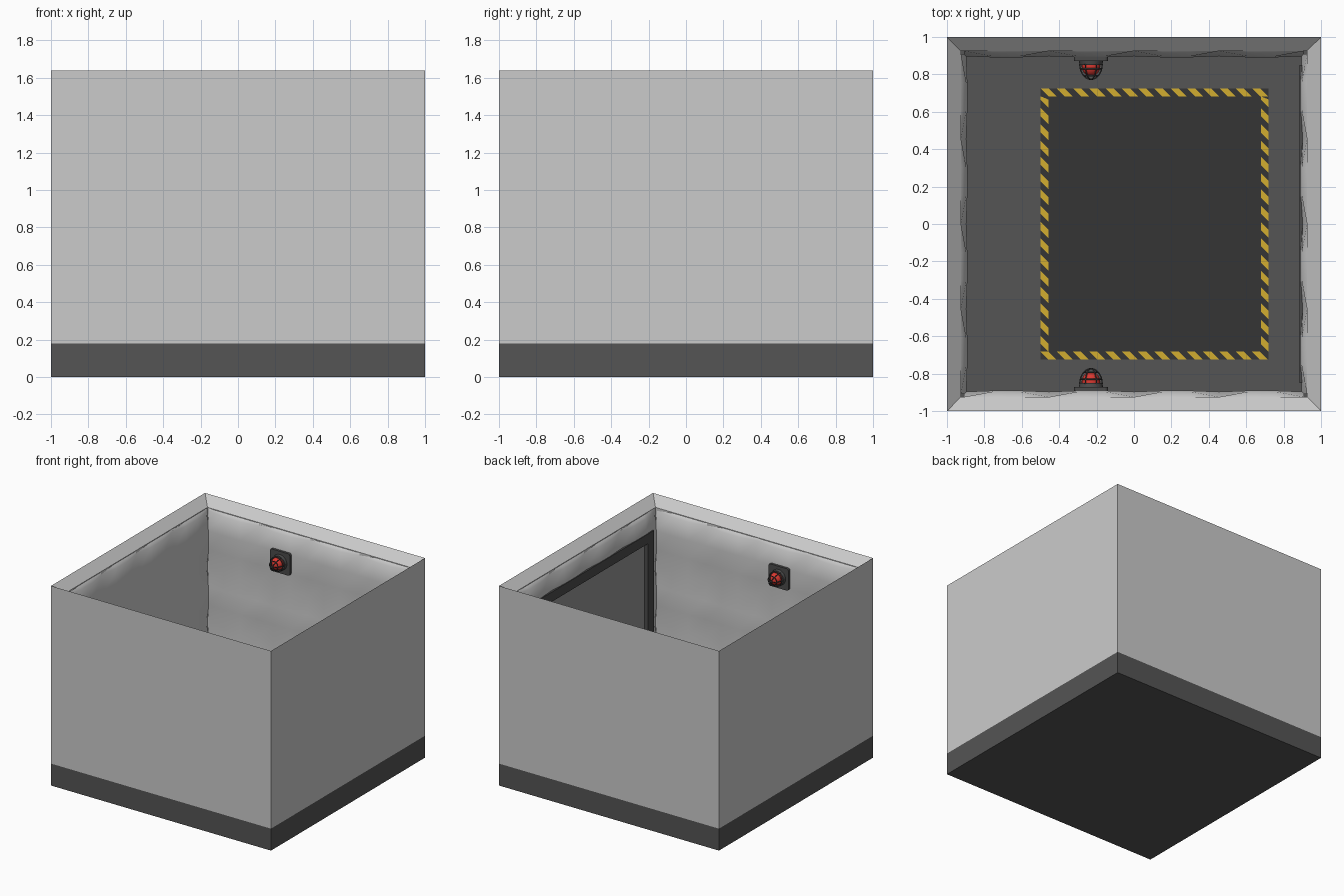
import bpy, bmesh, math
from mathutils import Matrix, Vector

if "Cube" in bpy.data.objects:
    bpy.data.objects.remove(bpy.data.objects["Cube"])


def material(name, r, g, b):
    m = bpy.data.materials.new(name)
    m.diffuse_color = (r, g, b, 1)
    m.use_nodes = True
    m.node_tree.nodes["Principled BSDF"].inputs["Base Color"].default_value = m.diffuse_color
    return m


SLAB = material("dark_concrete", 0.09, 0.09, 0.09)
MAT = material("black_rubber", 0.035, 0.035, 0.035)
YELLOW = material("hazard_yellow", 0.65, 0.42, 0.03)
RED = material("lamp_red", 0.7, 0.04, 0.03)
METAL = material("dark_metal", 0.07, 0.07, 0.07)
GLASS = material("grey_glass", 0.3, 0.3, 0.3)


def finish(name, bm, mat=None, angle=None):
    bmesh.ops.recalc_face_normals(bm, faces=bm.faces) if angle != "keep" else None
    me = bpy.data.meshes.new(name)
    bm.to_mesh(me)
    bm.free()
    ob = bpy.data.objects.new(name, me)
    bpy.context.collection.objects.link(ob)
    if mat:
        me.materials.append(mat)
    if angle:
        me.polygons.foreach_set("use_smooth", [True] * len(me.polygons))
        if angle != "keep":
            me.set_sharp_from_angle(angle=math.radians(angle))
    return ob


def box(name, lo, hi, mat=None, bevel=0):
    bm = bmesh.new()
    lo, hi = Vector(lo), Vector(hi)
    bmesh.ops.create_cube(bm, size=1, matrix=Matrix.Translation((lo + hi) / 2)
                          @ Matrix.Diagonal((*(hi - lo), 1)))
    if bevel:
        edges = [e for e in bm.edges if abs(e.verts[0].co.y - e.verts[1].co.y) > 1e-4]
        bmesh.ops.bevel(bm, geom=edges, offset=bevel, segments=3, affect='EDGES', profile=0.5)
    return finish(name, bm, mat)


# floor slab
box("floor_slab", (-1, -1, 0), (1, 1, 0.18), SLAB)

# wall shell with inward sloping rim
bm = bmesh.new()
rings = []
for r, z in [(1, 0.18), (1, 1.64), (0.925, 1.57), (0.925, 0.18)]:
    rings.append([bm.verts.new((sx * r, sy * r, z))
                  for sx, sy in [(-1, -1), (1, -1), (1, 1), (-1, 1)]])
for a in range(4):
    for k in range(4):
        b, n = (a + 1) % 4, (k + 1) % 4
        bm.faces.new((rings[a][k], rings[a][n], rings[b][n], rings[b][k]))
finish("wall_shell", bm)

# observation window limits on the right wall
WY, WZ0, WZ1 = 0.85, 0.47, 1.42


def padding(name, angle, window=False):
    """Quilted sheet on the back wall (pinched at seam crossings), turned by angle."""
    bm = bmesh.new()
    rows = []
    for j in range(11):
        row = []
        for i in range(13):
            seams = (i % 3 == 0) + (j % 3 == 0)
            depth = (0.891, 0.897, 0.925)[seams]
            z = 0.18 + 1.365 * j / 9
            if j == 10:
                depth, z = 0.925, 1.565
            row.append(bm.verts.new((-0.91 + 1.82 * i / 12, depth, z)))
        rows.append(row)
    for j in range(10):
        for i in range(12):
            bm.faces.new((rows[j][i], rows[j][i + 1], rows[j + 1][i + 1], rows[j + 1][i]))
    if window:
        for co, no in [((-WY, 0, 0), (1, 0, 0)), ((WY, 0, 0), (1, 0, 0)),
                       ((0, 0, WZ0), (0, 0, 1)), ((0, 0, WZ1), (0, 0, 1))]:
            bmesh.ops.bisect_plane(bm, geom=bm.verts[:] + bm.edges[:] + bm.faces[:],
                                   plane_co=co, plane_no=no)
        inside = []
        for f in bm.faces:
            c = f.calc_center_median()
            if abs(c.x) < WY and WZ0 < c.z < WZ1:
                inside.append(f)
        bmesh.ops.delete(bm, geom=inside, context='FACES')
    bmesh.ops.rotate(bm, verts=bm.verts, matrix=Matrix.Rotation(angle, 3, 'Z'))
    finish(name, bm, None, "keep")


padding("back_padding", 0)
padding("left_padding", math.pi / 2)
padding("front_padding", math.pi)
padding("right_padding", -math.pi / 2, True)

# window frame and pane
F = 0.08
box("window_pane", (0.918, -WY + F, WZ0 + F), (0.93, WY - F, WZ1 - F), GLASS)
for n, z in (("bottom", WZ0), ("top", WZ1 - F)):
    box("window_frame_" + n, (0.886, -WY, z), (0.93, WY, z + F), METAL)
for n, y in (("front", -WY), ("back", WY - F)):
    box("window_frame_" + n, (0.886, y, WZ0 + F), (0.93, y + F, WZ1 - F), METAL)

# floor mat with slanted hazard stripes round the edge
X0, X1, Y, W = -0.5, 0.72, 0.725, 0.042
box("floor_mat", (X0, -Y, 0.18), (X1, Y, 0.184), MAT)


def stripes(name, a, b, place):
    bm = bmesh.new()
    p = 0.087
    for k in range(-1, int((b - a) / p) + 2):
        s = a + k * p
        pts = [(s, W), (s + p / 2, W), (s + p / 2 + W, 0), (s + W, 0)]
        pts = [(min(max(u, a), b), v) for u, v in pts]
        if max(q[0] for q in pts) - min(q[0] for q in pts) < 0.01:
            continue
        f = bm.faces.new([bm.verts.new((*place(u, v), 0.186)) for u, v in pts])
        f.normal_update()
        if f.normal.z < 0:
            f.normal_flip()
    finish(name, bm, YELLOW, "keep")


stripes("back_stripes", X0, X1, lambda u, v: (u, Y - W + v))
stripes("front_stripes", X0, X1, lambda u, v: (u, -Y + v))
stripes("left_stripes", -Y + W, Y - W, lambda u, v: (X0 + v, u))
stripes("right_stripes", -Y + W, Y - W, lambda u, v: (X1 - W + v, u))


# caged warning lamps; local z runs out of the wall
def lamp(side, s):
    cx, cz = -0.23, 1.325
    ya, yb = sorted((s * 0.9, s * 0.872))
    box(side + "_lamp_plate", (cx - 0.09, ya, cz - 0.09), (cx + 0.09, yb, cz + 0.09), METAL, 0.015)
    M = Matrix.Translation((cx, s * 0.875, cz)) @ Matrix.Rotation(s * math.pi / 2, 4, 'X')

    bm = bmesh.new()
    bmesh.ops.create_cone(bm, cap_ends=True, segments=24, radius1=0.065, radius2=0.06,
                          depth=0.025, matrix=M @ Matrix.Translation((0, 0, 0.0125)))
    finish(side + "_lamp_base", bm, METAL, 30)

    bm = bmesh.new()
    bmesh.ops.create_uvsphere(bm, u_segments=20, v_segments=12, radius=0.05,
                              matrix=M @ Matrix.Translation((0, 0, 0.03))
                              @ Matrix.Diagonal((1, 1, 1.1, 1)))
    finish(side + "_lamp_dome", bm, RED, 60)

    cu = bpy.data.curves.new(side + "_lamp_cage", 'CURVE')
    cu.dimensions = '3D'
    cu.bevel_depth = 0.0035
    cu.bevel_resolution = 1

    def wire(pts, cyclic=False):
        sp = cu.splines.new('POLY')
        sp.points.add(len(pts) - 1)
        for q, c in zip(sp.points, pts):
            q.co = (*(M @ Vector(c)), 1)
        sp.use_cyclic_u = cyclic

    for a in (0, math.pi / 3, 2 * math.pi / 3):
        wire([(0.06 * math.cos(t) * math.cos(a), 0.06 * math.cos(t) * math.sin(a),
               0.02 + 0.082 * math.sin(t)) for t in [math.pi * k / 14 for k in range(15)]])
    for r, h in ((0.057, 0.045), (0.038, 0.083)):
        wire([(r * math.cos(t), r * math.sin(t), h)
              for t in [math.tau * k / 20 for k in range(20)]], True)
    ob = bpy.data.objects.new(side + "_lamp_cage", cu)
    cu.materials.append(METAL)
    bpy.context.collection.objects.link(ob)


lamp("back", 1)
lamp("front", -1)
